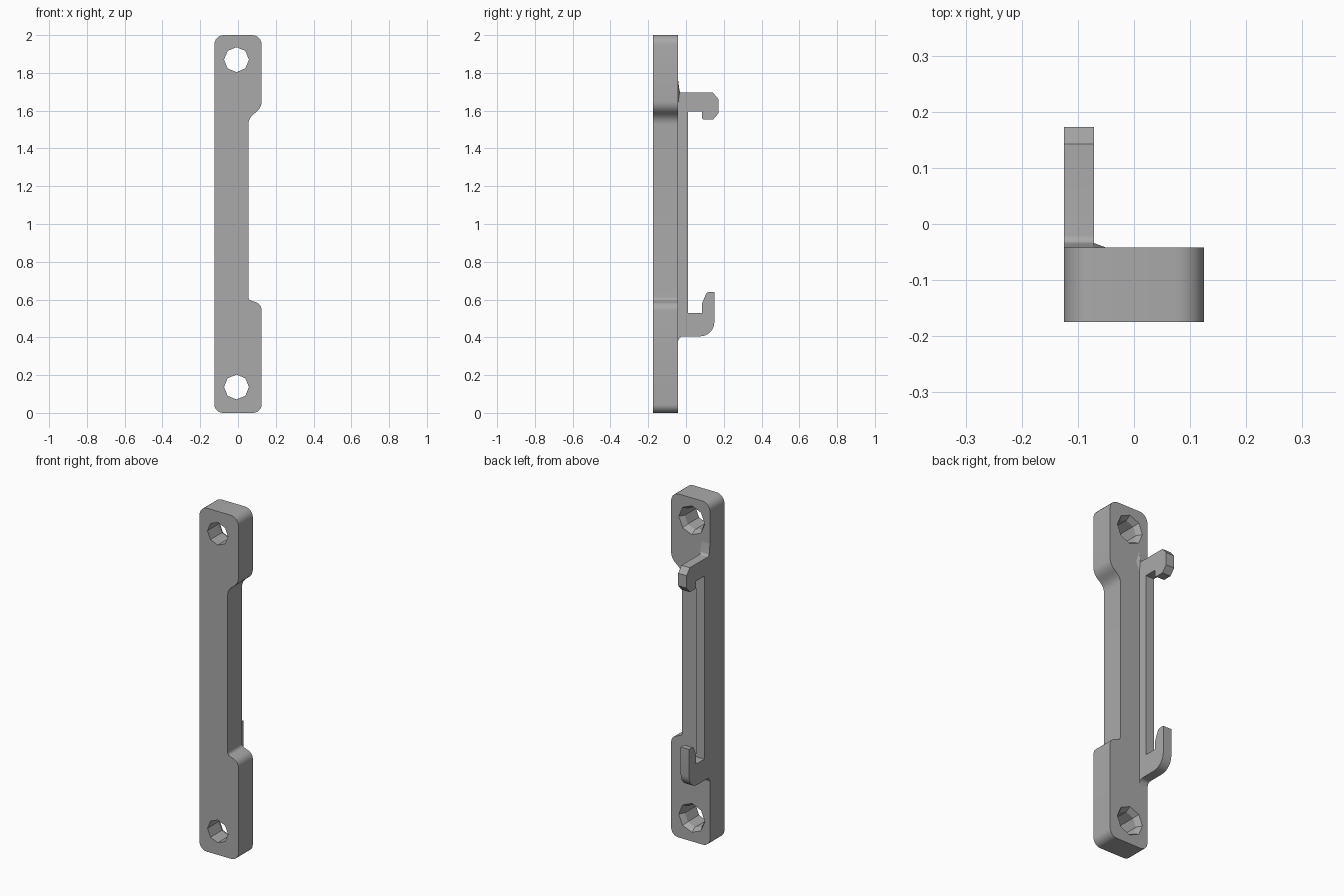
import bpy, bmesh, math
from mathutils import Vector

cube = bpy.data.objects.get("Cube")
if cube:
    bpy.data.objects.remove(cube)

FRONT, BACK = -0.175, -0.042
LEFT, RIB = -0.125, -0.071

grey = bpy.data.materials.new("plain grey")
grey.use_nodes = True
colour = (0.4, 0.4, 0.4, 1)
grey.diffuse_color = colour
grey.node_tree.nodes["Principled BSDF"].inputs["Base Color"].default_value = colour


def rounded(points, steps=6):
    """Fillet a closed outline of (u, v, radius) points."""
    out = []
    for i, (u, v, r) in enumerate(points):
        p = Vector((u, v))
        if not r:
            out.append(p)
            continue
        a = (Vector(points[i - 1][:2]) - p).normalized()
        b = (Vector(points[(i + 1) % len(points)][:2]) - p).normalized()
        half = a.angle(b) / 2
        centre = p + (a + b).normalized() * r / math.sin(half)
        start = p + a * r / math.tan(half) - centre
        end = p + b * r / math.tan(half) - centre
        sweep = start.angle_signed(end)
        for k in range(steps + 1):
            t = -sweep * k / steps
            c, s = math.cos(t), math.sin(t)
            out.append(centre + Vector((start.x * c - start.y * s, start.x * s + start.y * c)))
    return out


def finish(name, bm):
    bmesh.ops.remove_doubles(bm, verts=bm.verts[:], dist=1e-5)
    bmesh.ops.recalc_face_normals(bm, faces=bm.faces[:])
    mesh = bpy.data.meshes.new(name)
    bm.to_mesh(mesh)
    bm.free()
    mesh.materials.append(grey)
    obj = bpy.data.objects.new(name, mesh)
    bpy.context.collection.objects.link(obj)
    return obj


def smooth(obj):
    bpy.ops.object.select_all(action='DESELECT')
    obj.select_set(True)
    bpy.context.view_layer.objects.active = obj
    bpy.ops.object.shade_smooth_by_angle(angle=math.radians(30))


def prism(name, outline, place, offset):
    bm = bmesh.new()
    face = bm.faces.new([bm.verts.new(place(*p)) for p in outline])
    grown = bmesh.ops.extrude_face_region(bm, geom=[face], use_keep_orig=True)
    moved = [g for g in grown["geom"] if isinstance(g, bmesh.types.BMVert)]
    bmesh.ops.translate(bm, verts=moved, vec=offset)
    return finish(name, bm)


# Mounting plate with a narrowed waist
plate = prism("mounting_plate", rounded([
    (LEFT, 0, 0.045), (0.125, 0, 0.045), (0.125, 0.575, 0.045),
    (0.055, 0.60, 0.02), (0.055, 1.56, 0.07), (0.125, 1.615, 0.07),
    (0.125, 2, 0.05), (LEFT, 2, 0.05)]),
    lambda u, v: (u, FRONT, v), (0, BACK - FRONT, 0))

# Octagonal screw holes, flared at the back
for label, z in (("lower", 0.137), ("upper", 1.87)):
    bm = bmesh.new()
    rings = []
    for y, r in ((FRONT - 0.05, 0.066), (BACK - 0.03, 0.066), (BACK, 0.084), (BACK + 0.05, 0.084)):
        rings.append([bm.verts.new((r * math.cos(k * math.pi / 4) - 0.008, y,
                                    z + r * math.sin(k * math.pi / 4))) for k in range(8)])
    for a, b in zip(rings, rings[1:]):
        for k in range(8):
            bm.faces.new((a[k], a[(k + 1) % 8], b[(k + 1) % 8], b[k]))
    bm.faces.new(rings[0])
    bm.faces.new(rings[-1])
    cutter = finish(label + "_hole_cutter", bm)
    cutter.hide_render = True
    cutter.hide_set(True)
    cut = plate.modifiers.new(label + " hole", 'BOOLEAN')
    cut.object = cutter
    cut.operation = 'DIFFERENCE'
    cut.solver = 'EXACT'
smooth(plate)

# Rear rib with a hook at each end
rib = prism("rib_with_hooks", rounded([
    (BACK, 0.38, 0), (-0.03, 0.405, 0.02), (0.15, 0.405, 0.075),
    (0.15, 0.64, 0), (0.11, 0.64, 0.02), (0.085, 0.58, 0.02), (0.085, 0.53, 0),
    (0.01, 0.53, 0), (0.01, 1.595, 0), (0.085, 1.595, 0), (0.085, 1.553, 0.01),
    (0.143, 1.553, 0), (0.173, 1.588, 0), (0.173, 1.66, 0), (0.143, 1.695, 0),
    (-0.033, 1.695, 0.015), (BACK, 1.765, 0)]),
    lambda u, v: (LEFT, u, v), (RIB - LEFT, 0, 0))
smooth(rib)

# Small gusset beside the upper hook
bm = bmesh.new()
for p in ((RIB, BACK, 1.765), (-0.05, BACK, 1.695), (RIB, -0.034, 1.695), (RIB, BACK, 1.64)):
    bm.verts.new(p)
bmesh.ops.convex_hull(bm, input=bm.verts[:])
finish("hook_gusset", bm)
